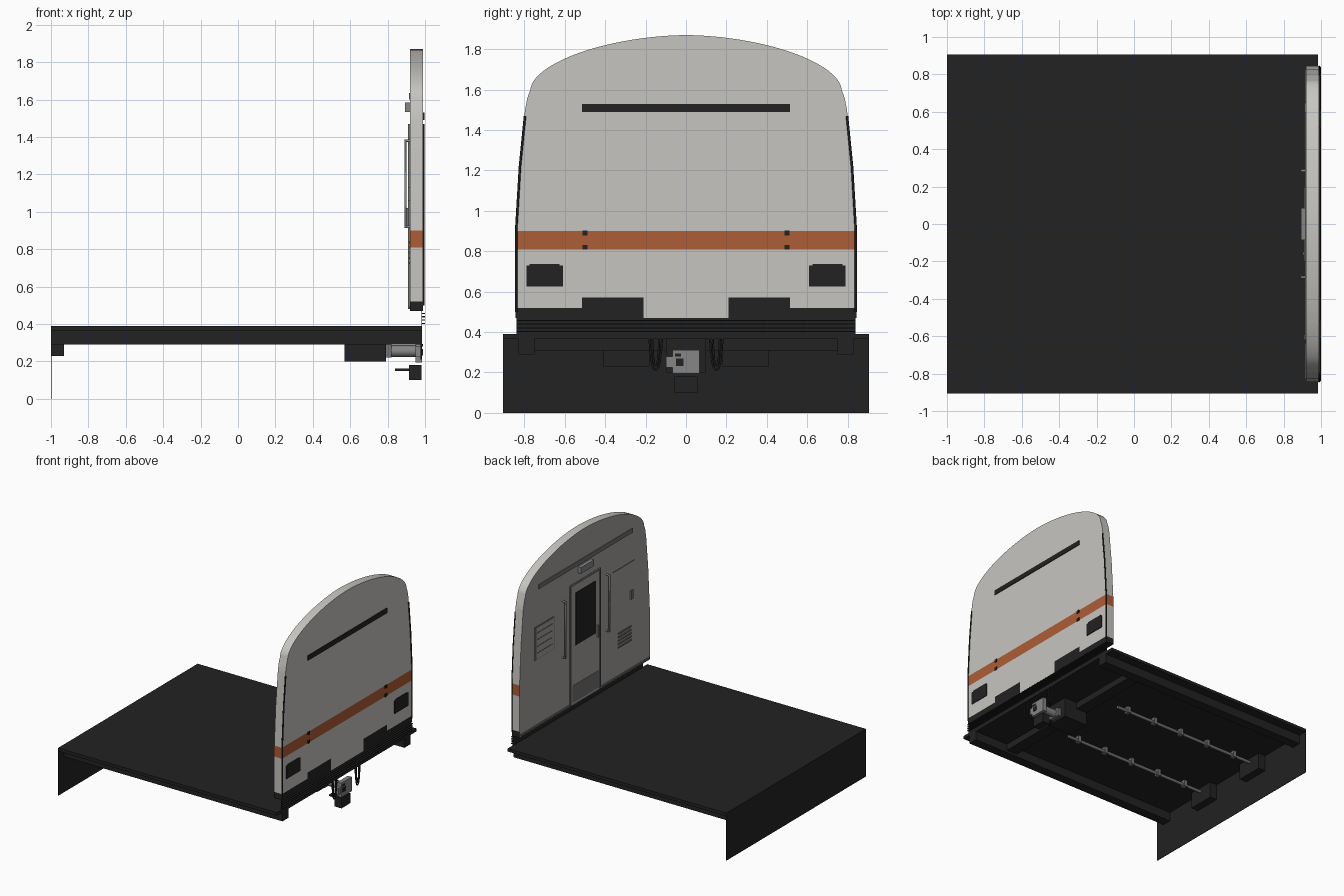
import bpy, bmesh, math
from mathutils import Vector

cube = bpy.data.objects.get("Cube")
if cube:
    bpy.data.objects.remove(cube, do_unlink=True)


def material(name, r, g, b):
    m = bpy.data.materials.new(name)
    m.use_nodes = True
    m.diffuse_color = (r, g, b, 1)
    bsdf = next(n for n in m.node_tree.nodes if n.type == 'BSDF_PRINCIPLED')
    bsdf.inputs["Base Color"].default_value = (r, g, b, 1)
    bsdf.inputs["Roughness"].default_value = 0.7
    return m


black = material("underframe black", 0.016, 0.016, 0.016)
shell = material("shell light grey", 0.57, 0.56, 0.53)
orange = material("stripe orange", 0.42, 0.11, 0.035)
inner = material("inner panel grey", 0.38, 0.37, 0.36)
trim = material("trim grey", 0.17, 0.17, 0.165)
steel = material("coupler steel", 0.24, 0.24, 0.24)


def finish(name, bm, mats):
    me = bpy.data.meshes.new(name)
    bmesh.ops.recalc_face_normals(bm, faces=bm.faces)
    bm.to_mesh(me)
    bm.free()
    for m in mats:
        me.materials.append(m)
    ob = bpy.data.objects.new(name, me)
    bpy.context.collection.objects.link(ob)
    return ob


def box(name, xs, ys, zs, mat):
    bm = bmesh.new()
    bmesh.ops.create_cube(bm, size=1)
    for v in bm.verts:
        v.co = Vector([(r[0] + r[1]) / 2 + c * (r[1] - r[0])
                       for r, c in zip((xs, ys, zs), v.co)])
    return finish(name, bm, [mat])


def pair(name, xs, ys, zs, mat):
    """The same box on both sides of the centre line."""
    box("left_" + name, xs, ys, zs, mat)
    box("right_" + name, xs, (-ys[1], -ys[0]), zs, mat)


def tube(name, pts, radius, mat):
    cu = bpy.data.curves.new(name, 'CURVE')
    cu.dimensions = '3D'
    cu.bevel_depth = radius
    cu.bevel_resolution = 2
    cu.use_fill_caps = True
    sp = cu.splines.new('POLY')
    sp.points.add(len(pts) - 1)
    for p, co in zip(sp.points, pts):
        p.co = (*co, 1)
    cu.materials.append(mat)
    ob = bpy.data.objects.new(name, cu)
    bpy.context.collection.objects.link(ob)


# End wall: rounded profile extruded along x
BACK, FRONT = 0.92, 0.99
side = [(0.844, 0.47), (0.844, 0.9), (0.825, 1.22), (0.797, 1.5), (0.785, 1.56)]
dome = []
for i in range(25):
    a = math.pi / 2 * i / 24
    dome.append((0.77 * math.cos(a) ** 1.11, 1.6 + 0.27 * math.sin(a) ** 1.11))
half = side + dome
profile = half + [(-y, z) for y, z in reversed(half[:-1])]
bm = bmesh.new()
base = bm.faces.new([bm.verts.new((BACK, y, z)) for y, z in profile])
ext = bmesh.ops.extrude_face_region(bm, geom=[base], use_keep_orig=True)
for v in ext["geom"]:
    if isinstance(v, bmesh.types.BMVert):
        v.co.x = FRONT
# Cut lines for the colour bands and door slots
cuts = [((0, 0, z), (0, 0, 1)) for z in (0.52, 0.57, 0.81, 0.9, 1.49)]
cuts += [((0, s * y, 0), (0, 1, 0)) for y in (0.21, 0.485, 0.515) for s in (-1, 1)]
for co, no in cuts:
    bmesh.ops.bisect_plane(bm, geom=bm.verts[:] + bm.edges[:] + bm.faces[:],
                           plane_co=co, plane_no=no)
bmesh.ops.recalc_face_normals(bm, faces=bm.faces)
slots = []
for f in bm.faces:
    c = f.calc_center_median()
    if c.x > 0.98 and 0.485 < abs(c.y) < 0.515 and 0.57 < c.z < 1.49:
        slots.append(f)
ext = bmesh.ops.extrude_face_region(bm, geom=slots)
for v in ext["geom"]:
    if isinstance(v, bmesh.types.BMVert):
        v.co.x = FRONT - 0.025
bmesh.ops.recalc_face_normals(bm, faces=bm.faces)
for f in bm.faces:
    c, n = f.calc_center_median(), f.normal
    ay = abs(c.y)
    front = n.x > 0.9
    f.material_index = 1
    f.smooth = abs(n.x) < 0.5
    if n.x < -0.9:
        f.material_index = 3
    elif 0.81 < c.z < 0.9:
        f.material_index = 2
    if front and c.x < 0.98:
        f.material_index = 0
    if front and ay > 0.21 and (c.z < 0.52 or (c.z < 0.57 and ay < 0.515)):
        f.material_index = 0
    if abs(n.x) < 0.5 and c.z < 0.52:
        f.material_index = 0
wall = finish("end_wall", bm, [black, shell, orange, inner])
wall.data.set_sharp_from_angle(angle=math.radians(35))

# Front face details
F = (FRONT, 0.996)
box("front_door_header", F, (-0.515, 0.515), (1.49, 1.53), black)
pair("head_lamp", F, (0.61, 0.79), (0.625, 0.73), black)
pair("lamp_rim", F, (0.625, 0.775), (0.73, 0.738), black)
for z in (0.82, 0.89):
    pair("stripe_latch", F, (0.487, 0.513), (z - 0.012, z + 0.012), black)
for s, label in ((1, "left"), (-1, "right")):
    path = [(FRONT, s * (y - 0.003), z) for y, z in
            ((0.844, 0.5), (0.844, 0.9), (0.825, 1.22), (0.8, 1.47))]
    tube(label + "_corner_seal", path, 0.006, black)

# Ribbed buffer beam under the wall
box("buffer_plate", (0.98, 0.985), (-0.84, 0.84), (0.39, 0.47), black)
for i in range(4):
    z = 0.4 + 0.018 * i
    box("buffer_rib", (0.98, 1.0), (-0.84, 0.84), (z, z + 0.006), black)

# Inner side of the wall: door, window, rails and panels
box("inner_door", (0.913, BACK), (-0.19, 0.19), (0.48, 1.46), inner)
for y in (0.19, -0.19):
    box("door_jamb", (0.909, BACK), (y - 0.008, y + 0.008), (0.48, 1.47), trim)
box("door_lintel", (0.909, BACK), (-0.198, 0.198), (1.455, 1.47), trim)
box("door_window", (0.909, 0.913), (-0.13, 0.13), (0.96, 1.39), black)
box("door_handle", (0.9, 0.913), (-0.165, -0.15), (0.92, 1.02), trim)
box("door_kick_plate", (0.911, 0.913), (-0.17, 0.17), (0.5, 0.64), trim)
box("door_sign", (0.893, BACK), (-0.085, 0.085), (1.535, 1.585), steel)
box("ceiling_band", (0.914, BACK), (-0.62, 0.6), (1.6, 1.635), trim)
for y, label in ((0.285, "left"), (-0.285, "right")):
    tube(label + "_grab_rail", [(BACK, y, 0.92), (0.895, y, 0.92),
                                (0.895, y, 1.38), (BACK, y, 1.38)], 0.008, steel)
box("hatch", (0.915, BACK), (0.4, 0.65), (1.03, 1.3), trim)
box("hatch_cover", (0.912, 0.915), (0.406, 0.644), (1.036, 1.294), inner)
for i in range(4):
    z = 1.08 + 0.055 * i
    box("hatch_slat", (0.91, 0.912), (0.43, 0.62), (z, z + 0.008), trim)
for i in range(5):
    z = 0.72 + 0.028 * i
    box("vent_slat", (0.913, BACK), (-0.6, -0.43), (z, z + 0.011), trim)
box("switch_box", (0.91, BACK), (-0.62, -0.59), (1.06, 1.13), trim)
box("panel_seam", (0.916, BACK), (-0.64, -0.37), (1.36, 1.366), trim)
box("sill_strip", (0.914, BACK), (-0.83, 0.83), (0.48, 0.495), trim)

# Floor and underframe
box("floor", (-1, 0.985), (-0.905, 0.905), (0.365, 0.39), black)
box("rear_plate", (-1, -0.996), (-0.905, 0.905), (0, 0.39), black)
pair("side_sill", (-0.996, 0.985), (0.75, 0.83), (0.29, 0.366), black)
pair("rear_block", (-0.996, -0.93), (0.18, 0.41), (0.23, 0.366), black)
box("cross_beam", (0.57, 0.67), (-0.75, 0.75), (0.31, 0.366), black)
for s, label in ((1, "left"), (-1, "right")):
    tube(label + "_brake_pipe", [(0.42, s * 0.3, 0.33), (-0.93, s * 0.3, 0.33)],
         0.013, trim)
    for i in range(5):
        x = 0.3 - 0.27 * i
        box(label + "_pipe_clamp", (x, x + 0.03), (s * 0.3 - 0.02, s * 0.3 + 0.02),
            (0.31, 0.366), trim)

# Coupler
box("draft_gear", (0.57, 0.79), (-0.1, 0.1), (0.2, 0.366), black)
tube("coupler_shaft", [(0.79, 0, 0.255), (0.955, 0, 0.255)], 0.032, steel)
box("shaft_collar", (0.79, 0.82), (-0.05, 0.05), (0.22, 0.29), trim)
box("coupler_head", (0.95, 0.985), (-0.068, 0.068), (0.195, 0.312), steel)
box("coupler_hook", (0.95, 0.98), (-0.1, -0.068), (0.225, 0.28), steel)
box("coupler_socket", (0.985, 0.99), (-0.05, -0.012), (0.232, 0.268), black)
box("coupler_slit", (0.985, 0.99), (-0.055, -0.025), (0.28, 0.293), black)
box("coupler_box", (0.915, 0.98), (-0.058, 0.058), (0.1, 0.18), black)
box("coupler_arm", (0.84, 0.915), (-0.02, 0.02), (0.15, 0.162), black)

# Hanging cables
for s in (1, -1):
    for w, low in ((0.032, 0.215), (0.018, 0.235)):
        pts = []
        for i in range(13):
            t = -1 + i / 6
            pts.append((0.98, s * 0.15 + w * t, low + (0.375 - low) * abs(t) ** 3))
        tube("hanging_cable", pts, 0.005, black)
